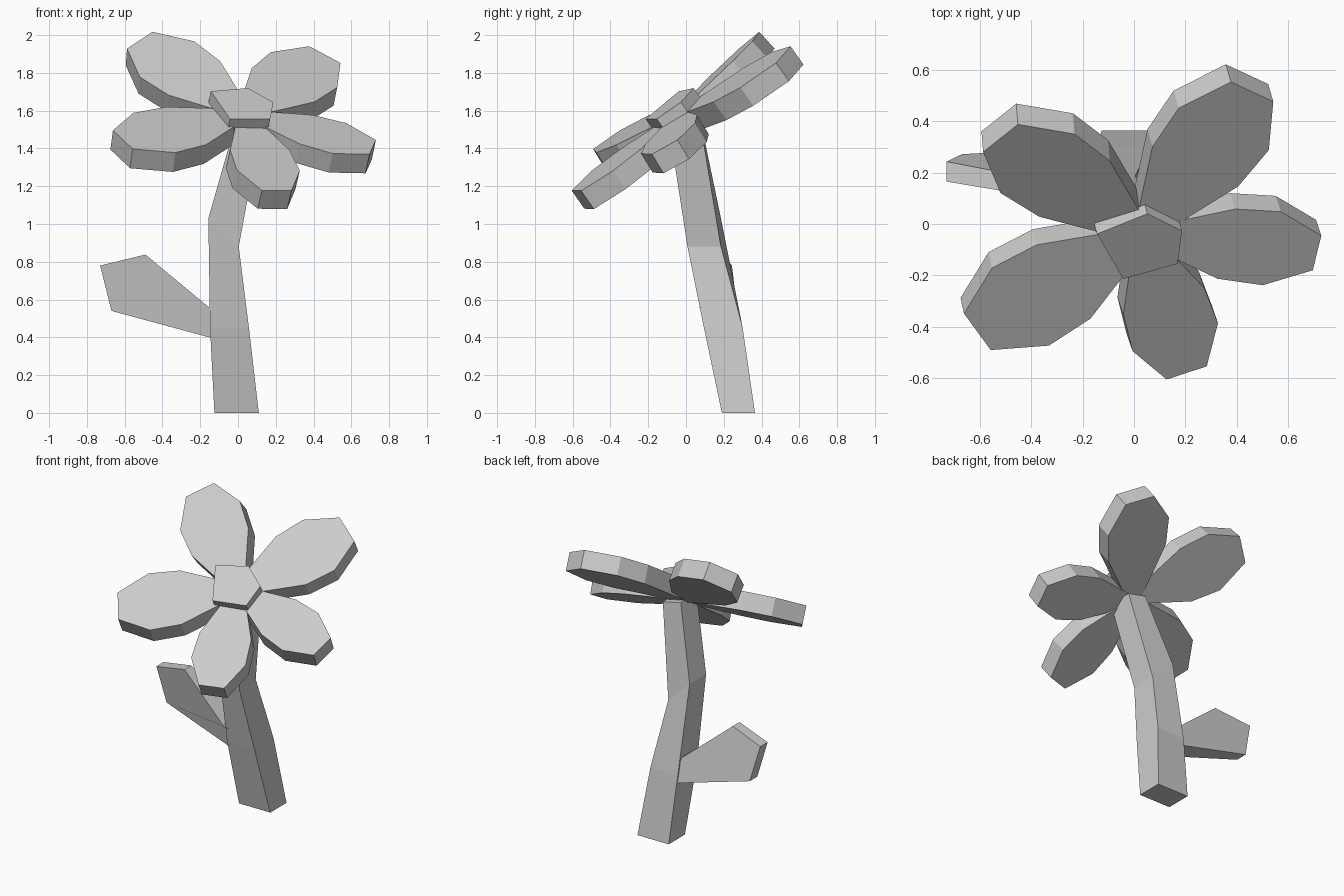
import bpy, bmesh
from mathutils import Vector as V

if "Cube" in bpy.data.objects:
    bpy.data.objects.remove(bpy.data.objects["Cube"])


def loft(name, rings):
    """Closed flat-shaded solid through rings that have equal point counts."""
    bm = bmesh.new()
    loops = [[bm.verts.new(p) for p in r] for r in rings]
    n = len(loops[0])
    for a, b in zip(loops, loops[1:]):
        for i in range(n):
            j = (i + 1) % n
            bm.faces.new((a[i], a[j], b[j], b[i]))
    bm.faces.new(loops[0])
    bm.faces.new(loops[-1])
    bmesh.ops.recalc_face_normals(bm, faces=bm.faces)
    me = bpy.data.meshes.new(name)
    bm.to_mesh(me)
    bm.free()
    ob = bpy.data.objects.new(name, me)
    bpy.context.collection.objects.link(ob)
    return ob


# Petals: one shared outline (fraction of length, fraction of half width)
HUB = V((0.035, -0.045, 1.587))
HALF = [(0, 0.2), (0.48, 0.95), (0.74, 1), (1, 0.47)]
OUTLINE = HALF + [(u, -v) for u, v in reversed(HALF)]


def petal(name, tip, across, half_width, thick=0.12):
    reach = V(tip) - HUB
    d = reach.normalized()
    a = V(across)
    a = (a - d * a.dot(d)).normalized()
    n = d.cross(a)
    if n.z < 0:
        n = -n
    top = [HUB + reach * u + a * (half_width * v) for u, v in OUTLINE]
    loft(name, [top, [p - n * thick for p in top]])


petal("petal_left", (-0.61, -0.42, 1.447), (0.153, -0.346, -0.228), 0.215)
petal("petal_back_left", (-0.52, 0.334, 1.973), (0.263, 0.229, 0.19), 0.207)
petal("petal_back_right", (0.46, 0.515, 1.897), (0.30, -0.09, -0.125), 0.215)
petal("petal_front", (0.205, -0.58, 1.177), (0.32, 0.11, 0.0), 0.175)
petal("petal_right", (0.713, -0.113, 1.407), (0.08, 0.276, 0.153), 0.168)

# Five-sided flower centre, tilted with the head
normal = V((0.2, -0.718, 1)).normalized()
centre = V((0.045, -0.08, 1.635))
top = []
for x, y in [(-0.144, -0.039), (0.052, 0.04), (0.187, -0.027),
             (0.17, -0.155), (-0.042, -0.214)]:
    top.append(V((x, y, 1.635 - 0.2 * (x - 0.045) + 0.718 * (y + 0.08))))
loft("flower_centre", [top, [p - normal * 0.1 for p in top]])

# Bent, tapering stem: x range, y range, z at left, z at right
stem = [(-0.125, 0.11, 0.19, 0.365, 0, 0),
        (-0.148, 0.058, 0.095, 0.30, 0.45, 0.45),
        (-0.157, 0.004, 0.008, 0.185, 1.03, 0.88),
        (-0.02, 0.115, -0.085, 0.085, 1.51, 1.48)]
loft("stem", [[(x0, y0, zl), (x1, y0, zr), (x1, y1, zr), (x0, y1, zl)]
              for x0, x1, y0, y1, zl, zr in stem])

# Leaf, thick where it leaves the stem: x, z, front y, back y
leaf = [(-0.06, 0.375, 0.12, 0.305), (-0.67, 0.54, 0.19, 0.272),
        (-0.73, 0.78, 0.165, 0.243), (-0.49, 0.838, 0.125, 0.197),
        (-0.155, 0.56, 0.07, 0.26), (-0.06, 0.53, 0.085, 0.275)]
loft("leaf", [[(x, f, z) for x, z, f, b in leaf],
              [(x, b, z) for x, z, f, b in leaf]])
